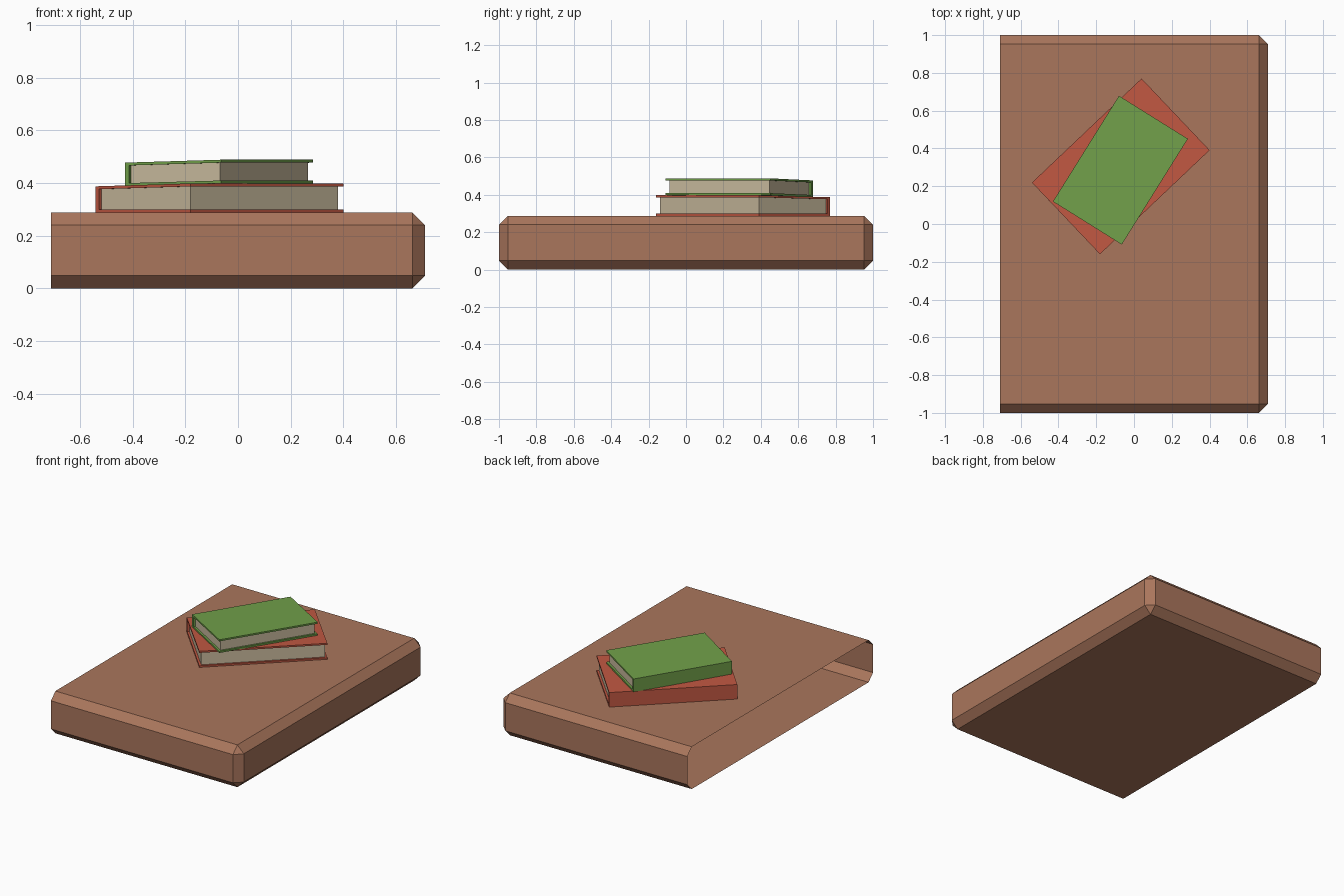
import bpy, bmesh, math
from mathutils import Matrix

if "Cube" in bpy.data.objects:
    bpy.data.objects.remove(bpy.data.objects["Cube"])


def lin(c):
    c /= 255
    return c / 12.92 if c <= 0.04045 else ((c + 0.055) / 1.055) ** 2.4


def material(name, r, g, b):
    m = bpy.data.materials.new(name)
    m.diffuse_color = (lin(r), lin(g), lin(b), 1)
    m.use_nodes = True
    m.node_tree.nodes["Principled BSDF"].inputs["Base Color"].default_value = m.diffuse_color
    return m


WOOD = material("brown wood", 170, 118, 92)
RED = material("red cover", 193, 88, 66)
GREEN = material("green cover", 113, 160, 74)
PAPER = material("cream paper", 203, 188, 159)


def finish(name, bm, mat):
    me = bpy.data.meshes.new(name)
    bm.to_mesh(me)
    bm.free()
    me.materials.append(mat)
    ob = bpy.data.objects.new(name, me)
    bpy.context.collection.objects.link(ob)
    return ob


def extrude_profile(name, pts, length, mat):
    """Extrude a closed x-z profile along y, centred on y = 0."""
    bm = bmesh.new()
    f = bm.faces.new([bm.verts.new((x, -length / 2, z)) for x, z in pts])
    ext = bmesh.ops.extrude_face_region(bm, geom=[f])["geom"]
    bmesh.ops.translate(bm, vec=(0, length, 0),
                        verts=[v for v in ext if isinstance(v, bmesh.types.BMVert)])
    bmesh.ops.recalc_face_normals(bm, faces=bm.faces[:])
    return finish(name, bm, mat)


# wooden slab: chamfered box, sliced off and left open on the -x side
H, X = 0.288, 0.71
bm = bmesh.new()
bmesh.ops.create_cube(bm, size=1, matrix=Matrix.Translation((-0.2, 0, H / 2))
                      @ Matrix.Diagonal((2 * X + 0.4, 2, H, 1)))
bmesh.ops.bevel(bm, geom=bm.edges[:], offset=0.048, segments=1,
                affect='EDGES', profile=0.5)
bmesh.ops.bisect_plane(bm, geom=bm.verts[:] + bm.edges[:] + bm.faces[:],
                       plane_co=(-X, 0, 0), plane_no=(-1, 0, 0), clear_outer=True)
finish("wooden_slab", bm, WOOD)


def book(name, centre, width, length, angle, spine_z, fore_z, mat):
    """Book with its spine on local -x; heights differ at spine and fore edge."""
    a, b, t, s, inset = -width / 2, width / 2, 0.011, 0.018, 0.014

    def z(x, top):
        k = (x - a) / width
        return spine_z[top] + (fore_z[top] - spine_z[top]) * k

    i, p = a + s, b - inset
    cover = [(a, z(a, 0)), (b, z(b, 0)), (b, z(b, 0) + t), (i, z(i, 0) + t),
             (i, z(i, 1) - t), (b, z(b, 1) - t), (b, z(b, 1)), (a, z(a, 1))]
    pages = [(i, z(i, 0) + t), (p, z(p, 0) + t), (p, z(p, 1) - t), (i, z(i, 1) - t)]
    for ob in (extrude_profile(name + "_cover", cover, length, mat),
               extrude_profile(name + "_pages", pages, length - 2 * inset, PAPER)):
        ob.location = (*centre, 0)
        ob.rotation_euler.z = math.radians(angle)


# two stacked books
book("red_book", (-0.07, 0.305), 0.523, 0.80, -46.5, (0.288, 0.387), (0.288, 0.398), RED)
book("green_book", (-0.072, 0.285), 0.43, 0.66, -32, (0.388, 0.477), (0.398, 0.488), GREEN)
